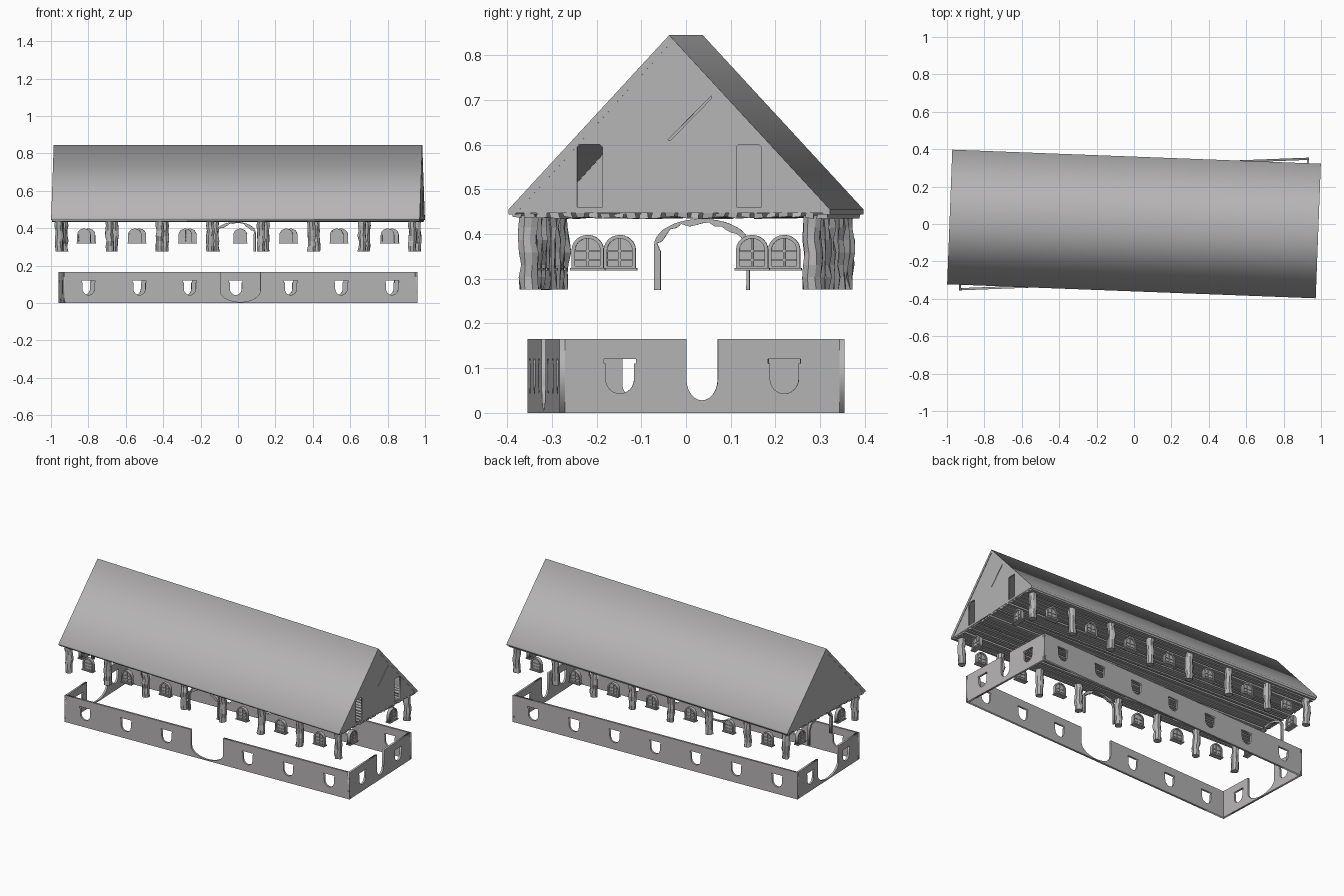
import bpy, bmesh, math, random
from mathutils import Matrix, Vector

random.seed(4)
if "Cube" in bpy.data.objects:
    bpy.data.objects.remove(bpy.data.objects["Cube"])

# Single plain grey
stone = bpy.data.materials.new("warm_grey")
stone.use_nodes = True
GREY = (0.47, 0.46, 0.465, 1)
stone.diffuse_color = GREY
stone.node_tree.nodes["Principled BSDF"].inputs["Base Color"].default_value = GREY

TILT = math.radians(2.18)
UPPER = Matrix.Rotation(-TILT, 4, 'Z')   # roof, posts and windows
LOWER = Matrix.Rotation(TILT, 4, 'Z')    # overturned wall ring
UPRIGHT = Matrix.Rotation(math.pi / 2, 4, 'X')
FLIP = 0.44                              # wall height z becomes FLIP - z when upright
HALF_L, HALF_W = 0.948, 0.319


def facing(x, y, end=False):
    """Place an upright plate along a long side, or along an end."""
    turn = Matrix.Rotation(math.pi / 2, 4, 'Z') if end else Matrix()
    return Matrix.Translation((x, y, 0)) @ turn


def finish(name, bm, matrix):
    bmesh.ops.remove_doubles(bm, verts=bm.verts, dist=1e-5)
    bmesh.ops.recalc_face_normals(bm, faces=bm.faces)
    mesh = bpy.data.meshes.new(name)
    bm.to_mesh(mesh)
    bm.free()
    mesh.materials.clear()
    mesh.materials.append(stone)
    obj = bpy.data.objects.new(name, mesh)
    bpy.context.collection.objects.link(obj)
    obj.matrix_world = matrix
    return obj


def plate(name, loops, thick, matrix):
    """Filled outline (first loop) with holes (other loops), given thickness."""
    curve = bpy.data.curves.new(name, 'CURVE')
    curve.dimensions, curve.fill_mode, curve.extrude = '2D', 'BOTH', thick / 2
    for loop in loops:
        spline = curve.splines.new('POLY')
        spline.points.add(len(loop) - 1)
        for point, (u, v) in zip(spline.points, loop):
            point.co = (u, v, 0, 1)
        spline.use_cyclic_u = True
    temp = bpy.data.objects.new("temp", curve)
    bpy.context.collection.objects.link(temp)
    bpy.context.view_layer.update()
    mesh = bpy.data.meshes.new_from_object(
        temp.evaluated_get(bpy.context.evaluated_depsgraph_get()))
    bm = bmesh.new()
    bm.from_mesh(mesh)
    bpy.data.objects.remove(temp)
    bpy.data.curves.remove(curve)
    bpy.data.meshes.remove(mesh)
    return finish(name, bm, matrix @ UPRIGHT)


def add_box(bm, center, size):
    m = Matrix.Translation(center) @ Matrix.Diagonal((*size, 1))
    return bmesh.ops.create_cube(bm, size=1, matrix=m)["verts"]


def u_shape(cx, half, top, spring, bottom, steps=12):
    """U outline running from top left, round the bottom, to top right."""
    pts = [(cx - half, top)]
    for i in range(steps + 1):
        a = math.pi * i / steps
        pts.append((cx - half * math.cos(a),
                    spring - (spring - bottom) * math.sin(a)))
    return pts + [(cx + half, top)]


def window_hole(cx):
    """U opening with a wider sill slot on its top edge."""
    body = u_shape(cx, 0.032, 0.11, 0.076, 0.043)
    return ([(cx - 0.036, 0.12), (cx - 0.036, 0.11)] + body
            + [(cx + 0.036, 0.11), (cx + 0.036, 0.12)])


def flipped(loop):
    return [(u, FLIP - v) for u, v in loop]


# Wall ring with doors open to the top edge
def wall(name, half, windows, door, matrix):
    top = 0.165
    outline = [(-half, 0), (-half, top)] + door + [(half, top), (half, 0)]
    plate(name, [outline] + [window_hole(c) for c in windows], 0.012,
          LOWER @ matrix)


wide_door = u_shape(0, 0.107, 0.165, 0.065, 0.006, 20)
narrow_door = u_shape(0, 0.035, 0.165, 0.075, 0.028)
side = [s * d for s in (-1, 1) for d in (0.27, 0.54, 0.812)]
ends = [-0.184, 0.184]
y_in, x_in = HALF_W - 0.006, HALF_L - 0.006
wall("front_wall", HALF_L, side, wide_door, facing(0, -y_in))
wall("back_wall", HALF_L, side + [0], [], facing(0, y_in))
wall("right_wall", HALF_W, ends, narrow_door, facing(x_in, 0, True))
wall("left_wall", HALF_W, ends, wide_door, facing(-x_in, 0, True))


# Arched windows: frame, pane, bars and sill
def window(name, matrix):
    m = UPPER @ matrix
    outer = flipped(u_shape(0, 0.036, 0.118, 0.076, 0.042))
    inner = flipped(u_shape(0, 0.028, 0.112, 0.076, 0.050))
    plate(name + "_frame", [outer, inner], 0.02, m)
    plate(name + "_pane", [inner], 0.004, m)
    bm = bmesh.new()
    add_box(bm, (0, 0, 0.357), (0.005, 0.012, 0.066))
    for z in (0.342, 0.362):
        add_box(bm, (0, 0, z), (0.056, 0.011, 0.004))
    add_box(bm, (0, 0, 0.321), (0.078, 0.03, 0.006))
    finish(name + "_bars_and_sill", bm, m)


for i, x in enumerate(side):
    window(f"front_window_{i}", facing(x, -y_in))
for i, x in enumerate(side + [0]):
    window(f"back_window_{i}", facing(x, y_in))
for i, y in enumerate(ends):
    window(f"right_window_{i}", facing(x_in, y, True))
    window(f"left_window_{i}", facing(-x_in, y, True))


# Rough arch trims over the wide doors
def arch(name, matrix):
    inner = [(u * (1 - r), v + 0.1 * r if v < 0.15 else v)
             for u, v in wide_door for r in [random.uniform(0.04, 0.15)]]
    plate(name, [flipped(wide_door + inner[::-1])], 0.016, UPPER @ matrix)


arch("front_arch", facing(0, -y_in))
arch("left_arch", facing(-x_in, 0, True))


# Rough-hewn posts along both long sides
def post(name, x, y):
    bm = bmesh.new()
    sides, levels, rings = 8, 6, []
    for k in range(levels + 1):
        ring = []
        dx, dy = random.uniform(-.003, .003), random.uniform(-.003, .003)
        for j in range(sides):
            a = 2 * math.pi * (j + 0.5) / sides
            r = random.uniform(0.018, 0.025)
            ring.append(bm.verts.new((x + dx + r * math.cos(a),
                                      y + dy + r * math.sin(a),
                                      0.276 + 0.166 * k / levels)))
        rings.append(ring)
    for low, high in zip(rings, rings[1:]):
        for j in range(sides):
            n = (j + 1) % sides
            bm.faces.new((low[j], low[n], high[n], high[j]))
    bm.faces.new(rings[0])
    bm.faces.new(rings[-1])
    finish(name, bm, UPPER)


for i in range(8):
    for label, y in (("front", -0.318), ("back", 0.318)):
        post(f"{label}_post_{i}", -0.945 + 0.27 * i, y)

# Ceiling planks running the length of the building
bm = bmesh.new()
for i in range(25):
    y = -0.342 + 0.0285 * i
    for v in add_box(bm, (0, y, 0.442), (1.962, 0.021, 0.011)):
        v.co += Vector((random.uniform(-.004, .004), random.uniform(-.003, .003),
                        random.uniform(-.003, .003)))
finish("ceiling_planks", bm, UPPER)

# Roof shell and gables
half_profile = [(0.36, 0.455), (0.36, 0.444), (0.345, 0.444)]
roof = ([(0, 0.845)] + half_profile + [(0, 0.824)]
        + [(-u, v) for u, v in reversed(half_profile)])
plate("roof", [roof], 1.972, UPPER @ facing(0, 0, True))

gable = [(-0.35, 0.447), (0, 0.834), (0.35, 0.447)]
doors = [[(s * 0.15, 0.46), (s * 0.15, 0.595), (s * 0.155, 0.6),
          (s * 0.2, 0.6), (s * 0.206, 0.595), (s * 0.206, 0.46)]
         for s in (-1, 1)]
slit = [(-0.004, 0.61), (0.095, 0.71), (0.095, 0.704), (0.003, 0.61)]
plate("right_gable", [gable] + doors + [slit], 0.008,
      UPPER @ facing(0.98, 0, True))
plate("left_gable", [gable], 0.008, UPPER @ facing(-0.98, 0, True))
